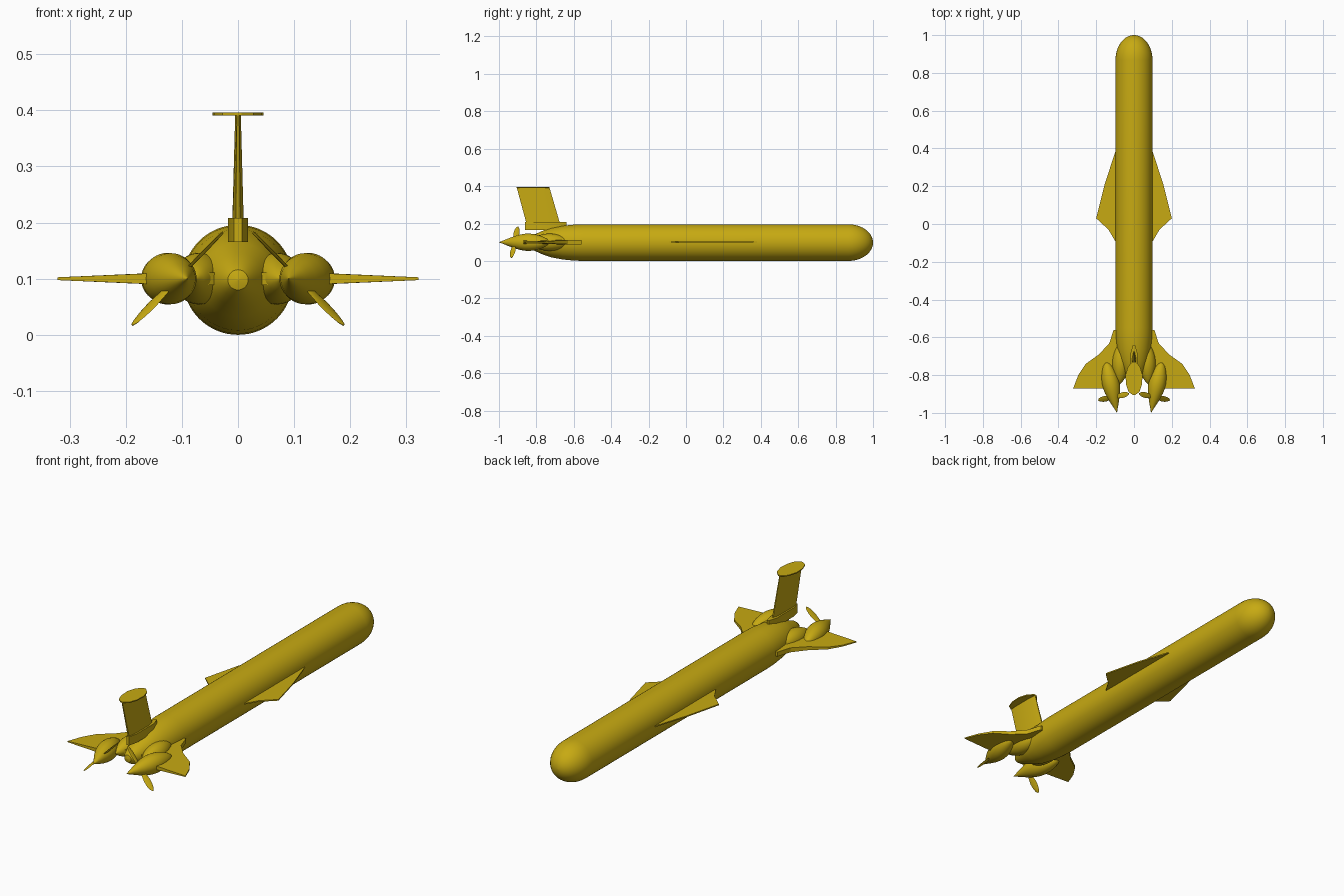
import bpy, bmesh, math
from mathutils import Vector

if "Cube" in bpy.data.objects:
    bpy.data.objects.remove(bpy.data.objects["Cube"])

yellow = bpy.data.materials.new("mustard_yellow")
yellow.diffuse_color = (0.57, 0.40, 0.006, 1)
yellow.use_nodes = True
yellow.node_tree.nodes["Principled BSDF"].inputs["Base Color"].default_value = yellow.diffuse_color
ZC = 0.098  # height of the hull axis


def finish(name, bm, angle=35):
    bmesh.ops.remove_doubles(bm, verts=bm.verts, dist=1e-5)
    bmesh.ops.recalc_face_normals(bm, faces=bm.faces)
    me = bpy.data.meshes.new(name)
    bm.to_mesh(me)
    bm.free()
    me.materials.append(yellow)
    ob = bpy.data.objects.new(name, me)
    bpy.context.collection.objects.link(ob)
    bpy.ops.object.select_all(action='DESELECT')
    ob.select_set(True)
    bpy.context.view_layer.objects.active = ob
    bpy.ops.object.shade_smooth_by_angle(angle=math.radians(angle))
    return ob


def skin(name, rings, angle=35):
    """Closed surface through equally sized rings of points, capped at both ends."""
    bm = bmesh.new()
    vs = [[bm.verts.new(p) for p in r] for r in rings]
    n = len(vs[0])
    for a, b in zip(vs, vs[1:]):
        for i in range(n):
            bm.faces.new((a[i], a[(i + 1) % n], b[(i + 1) % n], b[i]))
    bm.faces.new(vs[0])
    bm.faces.new(vs[-1])
    return finish(name, bm, angle)


def lathe(name, start, axis, profile, n=48):
    """Revolve (distance, radius) pairs around an axis."""
    axis = Vector(axis).normalized()
    u = axis.cross(Vector((0, 0, 1))).normalized()
    w = u.cross(axis)
    rings = []
    for d, r in profile:
        r = max(r, 0.0003)
        rings.append([Vector(start) + axis * d + u * r * math.cos(t) + w * r * math.sin(t)
                      for t in (2 * math.pi * i / n for i in range(n))])
    return skin(name, rings)


def plate(name, outline, half):
    """Flat panel from an xy outline; half(x) gives half the thickness."""
    return skin(name, [[(x, y, z + s * half(x)) for x, y, z in outline] for s in (-1, 1)], 20)


# hull with domed nose and rounded tail
nose = [(0.868 + 0.132 * math.sin(a), 0.098 * math.cos(a))
        for a in (math.pi / 2 * i / 10 for i in range(11))]
tail = [(-0.865, 0), (-0.86, 0.018), (-0.84, 0.032), (-0.80, 0.048), (-0.76, 0.066),
        (-0.72, 0.079), (-0.66, 0.09), (-0.60, 0.096), (-0.55, 0.098)]
lathe("hull", (0, 0, ZC), (0, 1, 0), tail + nose, 64)

# vertical mast with its foot and top plate
def airfoil(y0, y1, h, z):
    m = (y0 + y1) / 2
    q = (y1 - y0) * 0.3
    return [(0.4 * h, y0, z), (h, m - q, z), (h, m + q, z), (0.3 * h, y1, z),
            (-0.3 * h, y1, z), (-h, m + q, z), (-h, m - q, z), (-0.4 * h, y0, z)]

skin("mast", [airfoil(-0.845, -0.665, 0.011, 0.17), airfoil(-0.905, -0.73, 0.005, 0.393)], 20)
skin("mast_foot", [airfoil(-0.86, -0.64, 0.018, z) for z in (0.165, 0.208)], 30)
half_cap = [(0.008, -0.73), (0.032, -0.755), (0.045, -0.80), (0.042, -0.85), (0.028, -0.89), (0.006, -0.905)]
cap = half_cap + [(-x, y) for x, y in reversed(half_cap)]
plate("mast_top_plate", [(x, y, 0.3935) for x, y in cap], lambda x: 0.0025)

for side, s in (("left", -1), ("right", 1)):
    # thin middle wing
    wing = [(0.08, 0.385), (0.1, 0.38), (0.155, 0.21), (0.2, 0.03), (0.135, -0.03), (0.1, -0.09), (0.08, -0.09)]
    plate(side + "_mid_wing", [(s * x, y, 0.101) for x, y in wing], lambda x: 0.003)

    # swept tail wing, thinner toward the tip
    fin = [(0.03, -0.56), (0.108, -0.56), (0.13, -0.63), (0.185, -0.69), (0.255, -0.74),
           (0.295, -0.80), (0.322, -0.87), (0.12, -0.87), (0.04, -0.81)]
    plate(side + "_tail_wing", [(s * x, y, 0.1) for x, y in fin],
          lambda x: 0.0025 + 0.0085 * min(1, (0.322 - abs(x)) / 0.19))

    # fairing between hull and engine pod
    lathe(side + "_fairing", (s * 0.062, -0.61, 0.1), (s * 0.06, -1, 0),
          [(0.24 * i / 16, 0.046 * math.sin(math.pi * i / 16) ** 0.7) for i in range(17)], 32)

    # engine pod, toed in toward the rear
    front = Vector((s * 0.147, -0.73, 0.1))
    axis = (Vector((s * 0.09, -1.0, 0.1)) - front)
    length = axis.length
    axis.normalize()
    pod = [(0, 0), (0.02, 0.011), (0.07, 0.022), (0.16, 0.033), (0.27, 0.042), (0.38, 0.046),
           (0.48, 0.0455), (0.58, 0.041), (0.7, 0.032), (0.82, 0.0195), (0.92, 0.0085), (1, 0)]
    lathe(side + "_engine_pod", front, axis, [(t * length, r) for t, r in pod], 40)

    # two-bladed propeller, square to the pod axis
    hub = front + axis * 0.19
    across = Vector((-axis.y, axis.x, 0)) * s       # points outward
    if across.x * s < 0:
        across = -across
    for k, name in ((1, "lower"), (-1, "upper")):
        span = (across * k + Vector((0, 0, -k))).normalized()
        chord = (axis * 0.95 + span.cross(axis) * 0.3 * s).normalized()
        thick = span.cross(chord)
        rings = []
        for d, c in ((0.01, 0.008), (0.035, 0.012), (0.065, 0.016), (0.09, 0.014), (0.108, 0.009), (0.117, 0.002)):
            o = hub + span * d
            rings.append([o + chord * c * math.cos(t) + thick * 0.0022 * math.sin(t)
                          for t in (math.pi / 4 * i for i in range(8))])
        skin(side + "_propeller_" + name + "_blade", rings)
